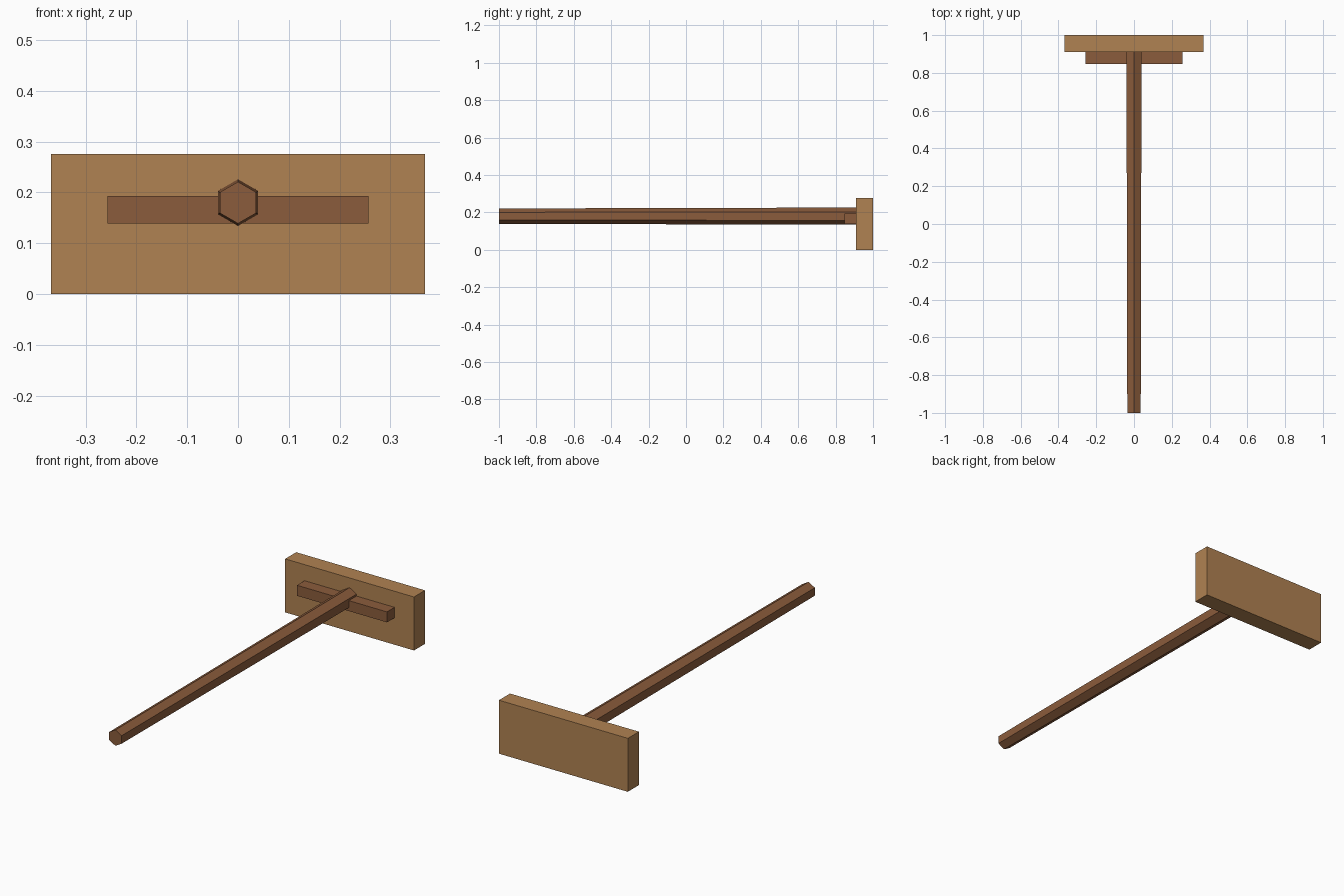
import bpy
import math

cube = bpy.data.objects.get("Cube")
if cube:
    bpy.data.objects.remove(cube, do_unlink=True)


def make_material(name, rgb):
    mat = bpy.data.materials.new(name)
    mat.use_nodes = True
    color = (*rgb, 1.0)
    mat.diffuse_color = color
    mat.node_tree.nodes["Principled BSDF"].inputs["Base Color"].default_value = color
    return mat


def finish(name, mat):
    obj = bpy.context.object
    obj.name = obj.data.name = name
    obj.data.materials.append(mat)
    bpy.ops.object.transform_apply(location=False, rotation=True, scale=True)
    bpy.ops.object.shade_flat()
    return obj


def add_box(name, mat, low, high):
    center = [(a + b) / 2 for a, b in zip(low, high)]
    bpy.ops.mesh.primitive_cube_add(size=1, location=center)
    bpy.context.object.scale = [b - a for a, b in zip(low, high)]
    return finish(name, mat)


light_wood = make_material("light wood", (0.434, 0.223, 0.084))
dark_wood = make_material("dark wood", (0.258, 0.107, 0.045))

# Broad head board and the brace in front of it
add_box("head_board", light_wood, (-0.368, 0.91, 0), (0.368, 1.0, 0.276))
add_box("brace", dark_wood, (-0.257, 0.848, 0.139), (0.257, 0.912, 0.193))

# Six-sided handle, slightly thinner towards the grip end
back, front = 0.912, -1.0
bpy.ops.mesh.primitive_cone_add(
    vertices=6, radius1=0.046, radius2=0.041, depth=back - front,
    location=(0, (back + front) / 2, 0.18), rotation=(math.pi / 2, 0, 0))
finish("handle", dark_wood)
